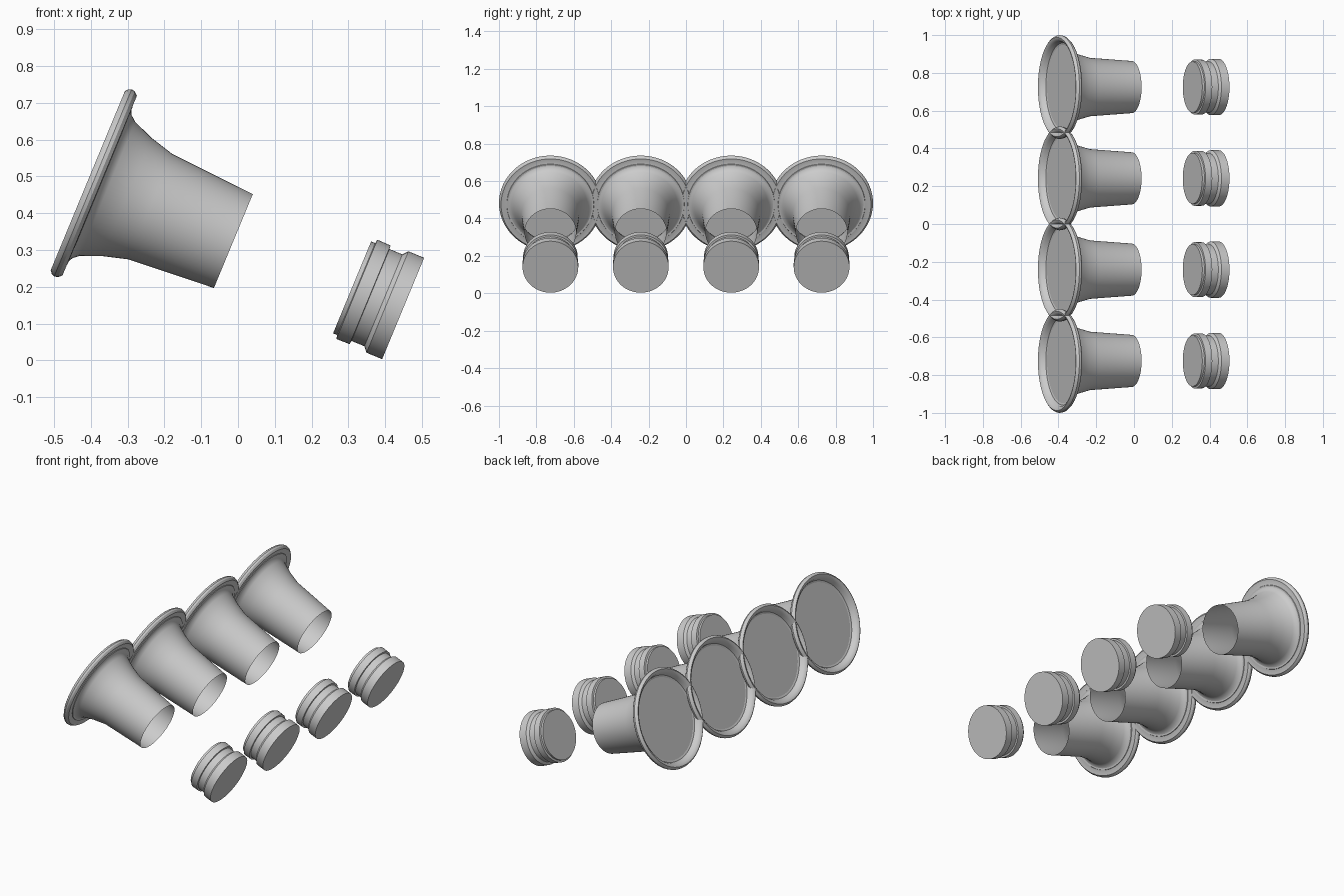
import bpy, bmesh, math
from mathutils import Matrix, Vector

if "Cube" in bpy.data.objects:
    bpy.data.objects.remove(bpy.data.objects["Cube"], do_unlink=True)

grey = bpy.data.materials.new("plain_grey")
grey.use_nodes = True
colour = (0.6, 0.6, 0.6, 1)
grey.diffuse_color = colour
grey.node_tree.nodes["Principled BSDF"].inputs["Base Color"].default_value = colour

SIDES = 64
TILT = math.radians(22.5)
SPACING = 0.4833


def lathe(name, profile, origin, caps):
    """Spin (distance along axis, radius) points about a tilted axis; cap the listed rings."""
    bm = bmesh.new()
    rings = []
    for s, r in profile:
        rings.append([bm.verts.new((r * math.cos(a), r * math.sin(a), s))
                      for a in (2 * math.pi * i / SIDES for i in range(SIDES))])
    for low, high in zip(rings, rings[1:]):
        for i in range(SIDES):
            j = (i + 1) % SIDES
            bm.faces.new((low[i], low[j], high[j], high[i]))
    for c in caps:
        bm.faces.new(rings[c])
    bmesh.ops.recalc_face_normals(bm, faces=bm.faces)
    mesh = bpy.data.meshes.new(name)
    # local z runs towards +x and downwards
    bm.transform(Matrix.Translation(Vector(origin)) @ Matrix.Rotation(math.pi / 2 + TILT, 4, 'Y'))
    bm.to_mesh(mesh)
    bm.free()
    mesh.materials.append(grey)
    obj = bpy.data.objects.new(name, mesh)
    bpy.context.collection.objects.link(obj)
    bpy.ops.object.select_all(action='DESELECT')
    obj.select_set(True)
    bpy.context.view_layer.objects.active = obj
    bpy.ops.object.shade_smooth_by_angle(angle=math.radians(30))
    return obj


# Flared tube: recessed mouth disc, rounded rim, flare, open narrow end
horn = [(0.036, 0.232), (0.012, 0.243), (0.002, 0.255), (0, 0.263), (0.006, 0.271),
        (0.015, 0.275), (0.025, 0.273), (0.035, 0.264), (0.033, 0.23), (0.042, 0.21),
        (0.058, 0.197), (0.115, 0.174), (0.184, 0.155), (0.428, 0.138)]

# Grooved plug: ribbed inner end, waist, wide outer end
plug = [(-0.15, 0.135), (-0.138, 0.135), (-0.136, 0.146), (-0.097, 0.145), (-0.096, 0.135),
        (-0.058, 0.135), (-0.046, 0.149), (0, 0.149)]

for n in range(4):
    y = (n - 1.5) * SPACING
    lathe(f"flared_tube_{n + 1}", horn, (-0.408, y, 0.488), [0])
    lathe(f"end_plug_{n + 1}", plug, (0.4485, y, 0.141), [0, -1])
